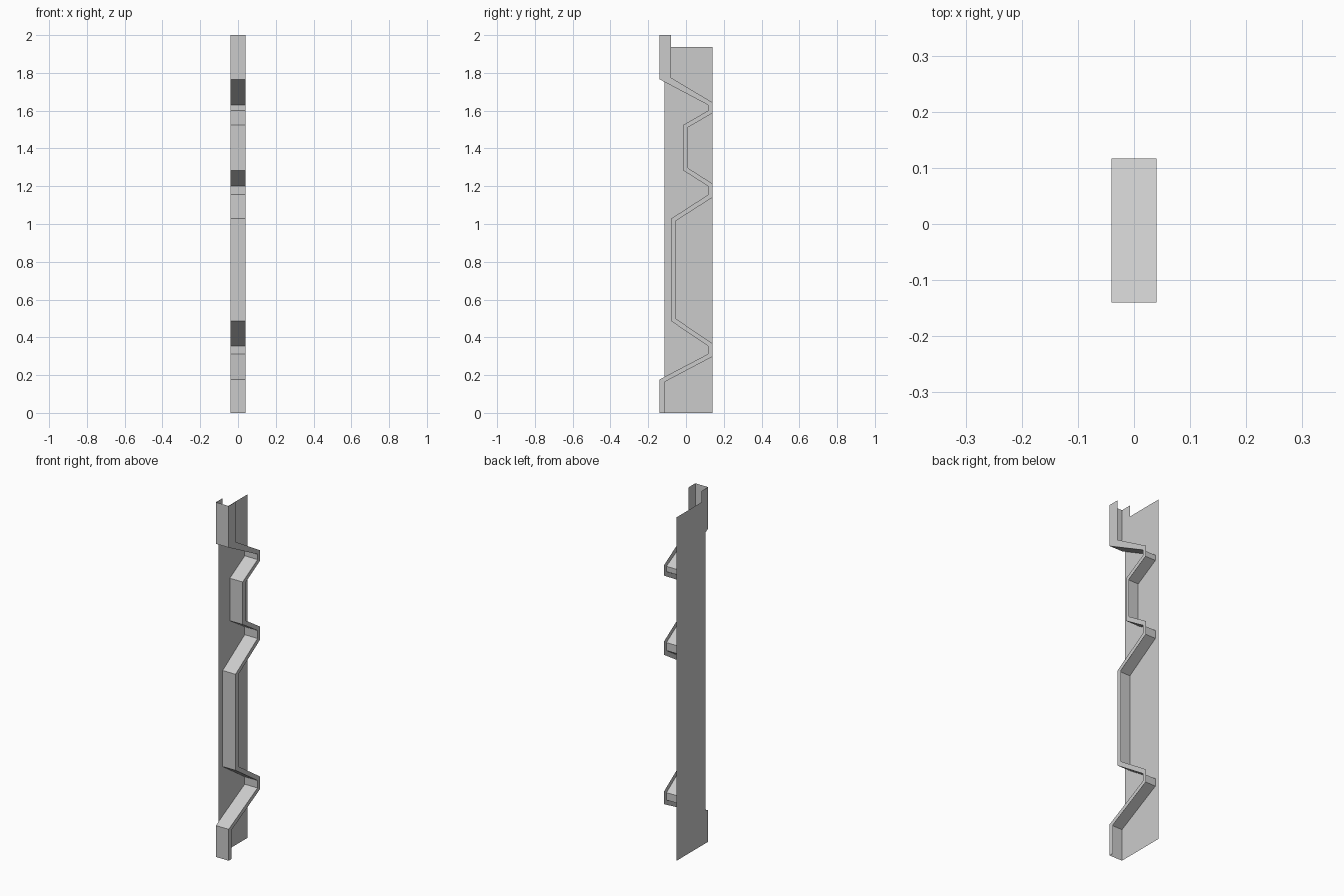
import bpy
import bmesh

cube = bpy.data.objects.get("Cube")
if cube:
    bpy.data.objects.remove(cube, do_unlink=True)

HALF = 0.04

grey = bpy.data.materials.new("light grey")
grey.use_nodes = True
colour = (0.6, 0.6, 0.6, 1)
grey.diffuse_color = colour
grey.node_tree.nodes["Principled BSDF"].inputs["Base Color"].default_value = colour


def sheet(name, polygons):
    """Thin sheet object from a list of corner loops."""
    bm = bmesh.new()
    for corners in polygons:
        bm.faces.new([bm.verts.new(c) for c in corners])
    bmesh.ops.remove_doubles(bm, verts=bm.verts, dist=0.0001)
    mesh = bpy.data.meshes.new(name)
    bm.to_mesh(mesh)
    bm.free()
    mesh.materials.append(grey)
    obj = bpy.data.objects.new(name, mesh)
    bpy.context.collection.objects.link(obj)
    return obj


def ribbon(start, end):
    """Quads joining two matching rows of points."""
    return [(start[i], start[i + 1], end[i + 1], end[i])
            for i in range(len(start) - 1)]


# Folded profile of the front strip and the rear edge of its lip, as (y, z)
front = [(-0.14, 2), (-0.14, 1.766), (0.117, 1.63), (0.117, 1.6),
         (-0.015, 1.524), (-0.015, 1.284), (0.117, 1.2), (0.117, 1.155),
         (-0.079, 1.028), (-0.079, 0.486), (0.117, 0.354), (0.117, 0.312),
         (-0.14, 0.177), (-0.14, 0)]
rear = [(-0.08, 2), (-0.08, 1.775), (0.141, 1.643), (0.141, 1.587),
        (0.011, 1.512), (0.011, 1.296), (0.141, 1.213), (0.141, 1.141),
        (-0.053, 1.017), (-0.053, 0.498), (0.141, 0.367), (0.141, 0.298),
        (-0.115, 0.163), (-0.115, 0)]


def at(x, points):
    return [(x, y, z) for y, z in points]


# Folded front strip
sheet("front_strip", ribbon(at(-HALF, front), at(HALF, front)))

# Narrow lip along one side of the strip
sheet("side_lip", ribbon(at(HALF, front), at(HALF, rear)))

# Full side plate with a raised tab at the top and a wider foot
outline = [(-0.14, 0), (-0.14, 0.177), (-0.115, 0.19), (-0.115, 1.753),
           (-0.14, 1.766), (-0.14, 2), (-0.08, 2), (-0.08, 1.937),
           (0.141, 1.937), (0.141, 0)]
sheet("side_plate", [at(-HALF, outline)])
